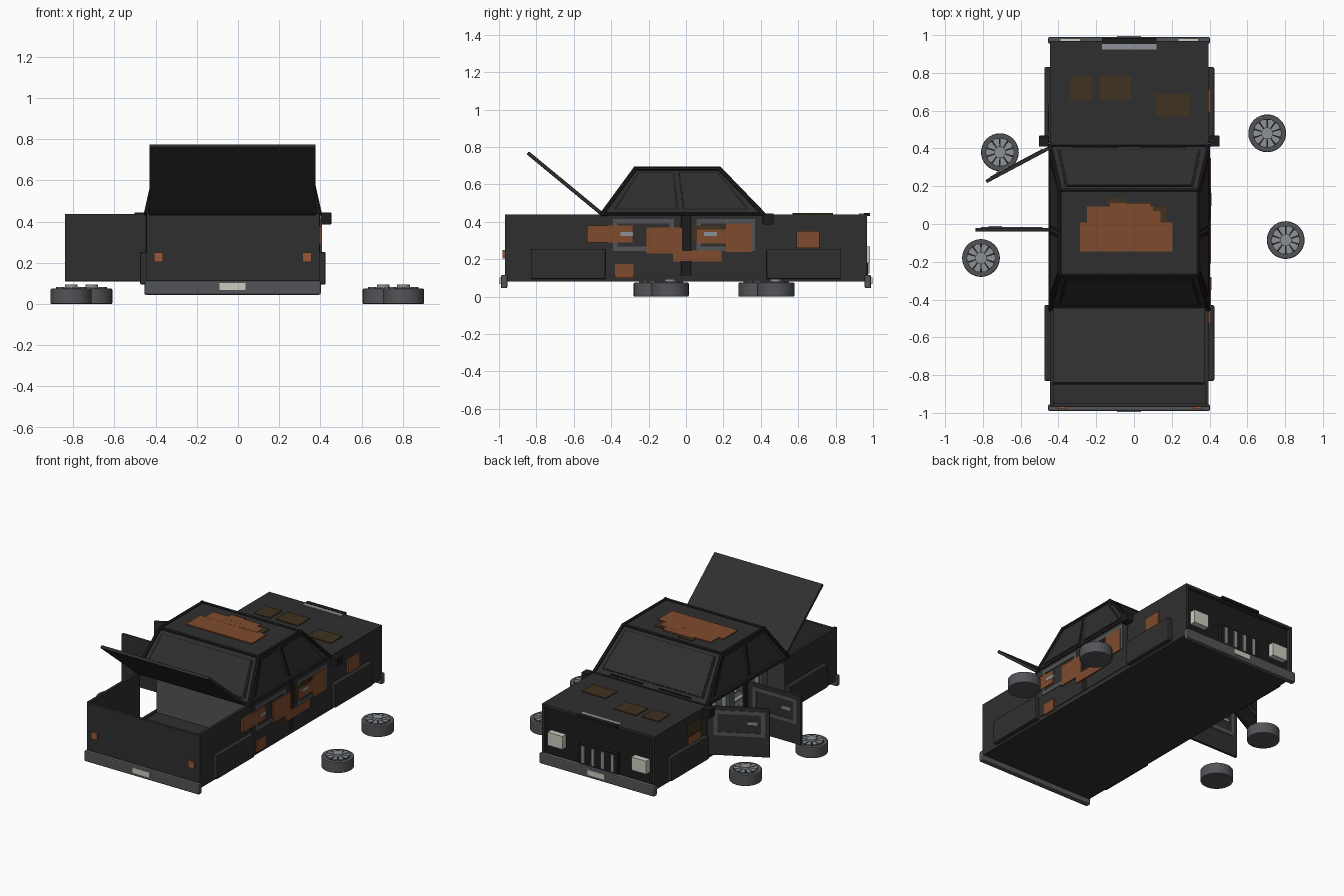
import bpy, bmesh
from math import radians, cos, sin, tau
from mathutils import Matrix, Vector

old = bpy.data.objects.get("Cube")
if old:
    bpy.data.objects.remove(old, do_unlink=True)


def material(name, r, g, b):
    m = bpy.data.materials.new(name)
    m.use_nodes = True
    m.diffuse_color = (r, g, b, 1)
    m.node_tree.nodes["Principled BSDF"].inputs["Base Color"].default_value = (r, g, b, 1)
    return m


BODY = material("faded black paint", .028, .028, .028)
TRIM = material("black trim", .012, .012, .012)
GREY = material("worn grey", .085, .088, .095)
METAL = material("light metal", .27, .29, .31)
RUST = material("rust", .215, .07, .026)
OLIVE = material("old rust", .05, .032, .014)
LAMP = material("tail lamp orange", .32, .1, .04)
WHITE = material("lamp white", .6, .6, .52)

CX = -.025          # centre line of the car body
HW = .42            # half width of the body


def finish(name, bm, mat, bevel=0):
    bmesh.ops.recalc_face_normals(bm, faces=bm.faces[:])
    mesh = bpy.data.meshes.new(name)
    bm.to_mesh(mesh)
    bm.free()
    mesh.materials.append(mat)
    ob = bpy.data.objects.new(name, mesh)
    bpy.context.collection.objects.link(ob)
    if bevel:
        mod = ob.modifiers.new("bevel", 'BEVEL')
        mod.width, mod.segments = bevel, 2
    return ob


def box(name, x, y, z, mat, matrix=Matrix(), bevel=0):
    bm = bmesh.new()
    bmesh.ops.create_cube(bm, size=1)
    for v in bm.verts:
        v.co = matrix @ Vector([a[0] + (c + .5) * (a[1] - a[0]) for a, c in zip((x, y, z), v.co)])
    return finish(name, bm, mat, bevel)


def cylinder(name, r, z0, z1, at, mat, sides=32):
    bm = bmesh.new()
    bmesh.ops.create_cone(bm, cap_ends=True, segments=sides, radius1=r, radius2=r, depth=z1 - z0,
                          matrix=Matrix.Translation((at[0], at[1], (z0 + z1) / 2)))
    return finish(name, bm, mat)


def prism(name, pts, offset, mat):
    """Thin plate: a polygon pushed along an offset vector."""
    bm = bmesh.new()
    face = bm.faces.new([bm.verts.new(p) for p in pts])
    ext = bmesh.ops.extrude_face_region(bm, geom=[face])
    bmesh.ops.translate(bm, vec=offset, verts=[g for g in ext["geom"] if isinstance(g, bmesh.types.BMVert)])
    return finish(name, bm, mat)


def rod(name, a, b, r, mat, sides=6):
    a, b = Vector(a), Vector(b)
    bm = bmesh.new()
    m = Matrix.Translation((a + b) / 2) @ (b - a).to_track_quat('Z', 'Y').to_matrix().to_4x4()
    bmesh.ops.create_cone(bm, cap_ends=True, segments=sides, radius1=r, radius2=r,
                          depth=(b - a).length + r, matrix=m)
    return finish(name, bm, mat)


L, R = CX - HW, CX + HW

# hollow body shell
box("floor", (L, R), (-.965, .965), (.08, .1), BODY)
box("plus_side_wall", (R - .018, R), (-.968, .968), (.08, .44), BODY)
box("rear_quarter", (L, L + .018), (-.968, -.43), (.08, .44), BODY)
box("front_quarter", (L, L + .018), (.41, .968), (.08, .44), BODY)
box("door_sill", (L, L + .018), (-.43, .41), (.08, .11), BODY)
box("centre_pillar", (L, L + .018), (-.025, .01), (.1, .44), TRIM)
box("rear_wall", (L, R), (-.968, -.95), (.08, .432), BODY)
box("hood", (L, R), (.41, .968), (.422, .44), BODY)
box("front_wall", (L + .01, R - .01), (.93, .945), (.09, .43), TRIM)
box("dashboard", (L + .02, R - .02), (.33, .42), (.1, .42), TRIM)

# open boot lid
slope = Matrix.Translation((0, -.45, .44)) @ Matrix.Rotation(radians(-39.5), 4, 'X')
box("boot_lid", (-.43, .377), (-.515, 0), (-.008, .012), BODY, slope, .004)

# cabin: tapered roof shell
base = [Vector(p) for p in ((L, -.45, .44), (R, -.45, .44), (R, .415, .44), (L, .415, .44))]
top = [Vector(p) for p in ((L + .055, -.27, .685), (R - .055, -.27, .685),
                           (R - .055, .178, .685), (L + .055, .178, .685))]
bm = bmesh.new()
low, high = [bm.verts.new(p) for p in base], [bm.verts.new(p) for p in top]
bm.faces.new(high)
for i in range(4):
    j = (i + 1) % 4
    bm.faces.new((low[i], low[j], high[j], high[i]))
shell = finish("cabin", bm, BODY)
shell.modifiers.new("solid", 'SOLIDIFY').thickness = .012

# cabin frame rails
for i in range(4):
    j = (i + 1) % 4
    rod("cabin_base_rail", base[i], base[j], .009, TRIM)
    rod("cabin_corner_rail", base[i], top[i], .012, TRIM)
    rod("roof_rail", top[i], top[j], .011, TRIM)


# window panes with dark surrounds on the sloping faces
def pane(name, i, spans, grow, mat, lift):
    a, b, c, d = base[i], base[(i + 1) % 4], top[(i + 1) % 4], top[i]
    n = (b - a).cross(d - a).normalized()
    (u0, u1), (t0, t1), v0, v1 = spans
    u0, u1, t0, t1, v0, v1 = u0 - grow, u1 + grow, t0 - grow, t1 + grow, v0 - grow, v1 + grow
    pts = [a.lerp(b, u).lerp(d.lerp(c, t), v) for u, t, v in
           ((u0, t0, v0), (u1, t1, v0), (t1 and u1, t1, v1), (u0, t0, v1))]
    prism(name, [p + n * .0005 for p in pts], n * lift, mat)


for i, name, spans in ((0, "rear_window", ((.06, .94), (.06, .94), .12, .88)),
                       (2, "windscreen", ((.06, .94), (.06, .94), .12, .9)),
                       (1, "rear_side_window", ((.07, .46), (.08, .44), .12, .9)),
                       (1, "front_side_window", ((.52, .92), (.52, .93), .12, .9)),
                       (3, "rear_side_window", ((.54, .93), (.56, .92), .12, .9)),
                       (3, "front_side_window", ((.08, .48), (.07, .48), .12, .9))):
    pane(name + "_surround", i, spans, .018, TRIM, .003)
    pane(name, i, spans, 0, BODY, .006)


# doors: local hinge at the origin, leaf runs along -y, outer face on +x
def door(name, m, length):
    box(name, (-.014, .004), (-length, 0), (.11, .437), BODY, m, .003)
    a, b, z0, z1, w = -length + .03, -.04, .245, .415, .024
    for y, z in (((a, b), (z0, z0 + w)), ((a, b), (z1 - w, z1)),
                 ((a, a + w), (z0, z1)), ((b - w, b), (z0, z1))):
        box(name + "_frame", (0, .008), y, z, GREY, m)
    box(name + "_handle", (0, .014), (a + .04, a + .11), (.325, .345), METAL, m)


flip = Matrix.Scale(-1, 4, (1, 0, 0))
for name, y, length, angle in (("front_door", .41, .385, -62), ("rear_door", -.025, .395, -90)):
    door("closed_" + name, Matrix.Translation((R, y, 0)), length)
    door("open_" + name, Matrix.Translation((L, y, 0)) @ Matrix.Rotation(radians(angle), 4, 'Z') @ flip, length)
box("door_gap", (R, R + .003), (-.025, .025), (.11, .44), TRIM)

# wing panels and mirrors on both sides
for s in (-1, 1):
    def side(a, b):
        return sorted((CX + s * a, CX + s * b))
    for y in (-.83, .43):
        box("wing_panel", side(.41, .45), (y, y + .4), (.095, .253), BODY, bevel=.006)
    box("mirror", side(.425, .478), (.41, .468), (.385, .445), TRIM, bevel=.004)
    box("wiper", side(.06, .3), (.405, .413), (.452, .458), TRIM)

# bumpers, plates and lamps
for s, name in ((-1, "rear"), (1, "front")):
    box(name + "_bumper", (L - .01, R + .007), sorted((s * .955, s * .99)), (.045, .115), GREY, bevel=.008)
    box(name + "_plate", (-.09, .037), sorted((s * .98, s * .996)), (.067, .102), WHITE)
for s in (-1, 1):
    x = CX + s * .36
    box("tail_lamp", (x - .022, x + .022), (-.98, -.96), (.205, .25), LAMP)
    x = CX + s * .312
    box("headlamp", (x - .055, x + .055), (.94, .983), (.18, .268), WHITE)

# grille
box("grille_back", (-.17, .12), (.94, .972), (.115, .25), TRIM)
for i in range(4):
    x = -.135 + i * .073
    box("grille_bar", (x - .012, x + .012), (.965, .98), (.125, .24), METAL)
box("hood_trim", (-.17, .12), (.925, .952), (.438, .445), METAL)
box("hood_lip", (-.17, .12), (.953, .985), (.43, .446), TRIM)

# seats with pale ribs
for name, y, spans in (("rear_seat", -.3, ((-.4, .35),)), ("front_seat", .02, ((-.38, -.08), (.03, .33)))):
    for x in spans:
        box(name + "_back", x, (y, y + .06), (.12, .5), GREY, bevel=.008)
        box(name + "_cushion", x, (y + .05, y + .24), (.1, .23), GREY, bevel=.008)
        count = int((x[1] - x[0]) / .07)
        for k in range(count):
            c = x[0] + (k + .5) * (x[1] - x[0]) / count
            box(name + "_rib", (c - .016, c + .016), (y + .058, y + .068), (.24, .48), METAL)
            box(name + "_cushion_rib", (c - .016, c + .016), (y + .07, y + .23), (.225, .238), METAL)

# rust on the closed side
for y0, y1, z0, z1 in ((-.53, -.285, .29, .38), (-.21, -.02, .23, .37), (-.07, .19, .187, .246),
                       (.06, .22, .285, .36), (.215, .35, .24, .39), (.59, .715, .26, .35),
                       (-.38, -.28, .1, .175)):
    box("side_rust", (R, R + .012), (y0, y1), (z0, z1), RUST)
box("side_old_rust", (R, R + .0095), (.03, .19), (.3, .38), OLIVE)
# rust on the open side
box("wing_rust", (L - .009, L), (.49, .62), (.25, .3), RUST)
box("wing_old_rust", (L - .008, L), (.48, .63), (.31, .385), OLIVE)

# rust on roof and hood
for k, (x0, x1, y0, y1) in enumerate(((-.285, .205, -.145, .008), (-.25, .1, 0, .093),
                                      (-.13, .09, .05, .112), (0, .14, 0, .07))):
    box("roof_rust", (x0, x1), (y0, y1), (.68, .692 + k * .0005), RUST)
for x, y in (((-.145, -.04), (.1, .136)), ((.09, .172), (0, .09))):
    box("roof_old_rust", x, y, (.68, .69), OLIVE)
for x, y in (((-.34, -.22), (.655, .78)), ((-.18, -.015), (.66, .785)), ((.115, .295), (.57, .69))):
    box("hood_old_rust", x, y, (.437, .446), OLIVE)

# loose wheels lying flat
for x, y in ((-.71, .38), (-.81, -.18), (.705, .48), (.803, -.085)):
    tyre = cylinder("tyre", .1, 0, .075, (x, y), GREY)
    mod = tyre.modifiers.new("bevel", 'BEVEL')
    mod.width, mod.segments, mod.limit_method = .006, 2, 'ANGLE'
    cylinder("wheel_well", .076, .07, .0765, (x, y), TRIM)
    for k in range(10):
        ring = [(r, tau * (k + d) / 10) for r, d in ((.02, -.3), (.072, -.4), (.074, 0), (.072, .4), (.02, .3))]
        prism("wheel_spoke", [(x + r * cos(a), y + r * sin(a), .074) for r, a in ring], Vector((0, 0, .008)), METAL)
    cylinder("wheel_cap", .031, .07, .094, (x, y), METAL, 20)
